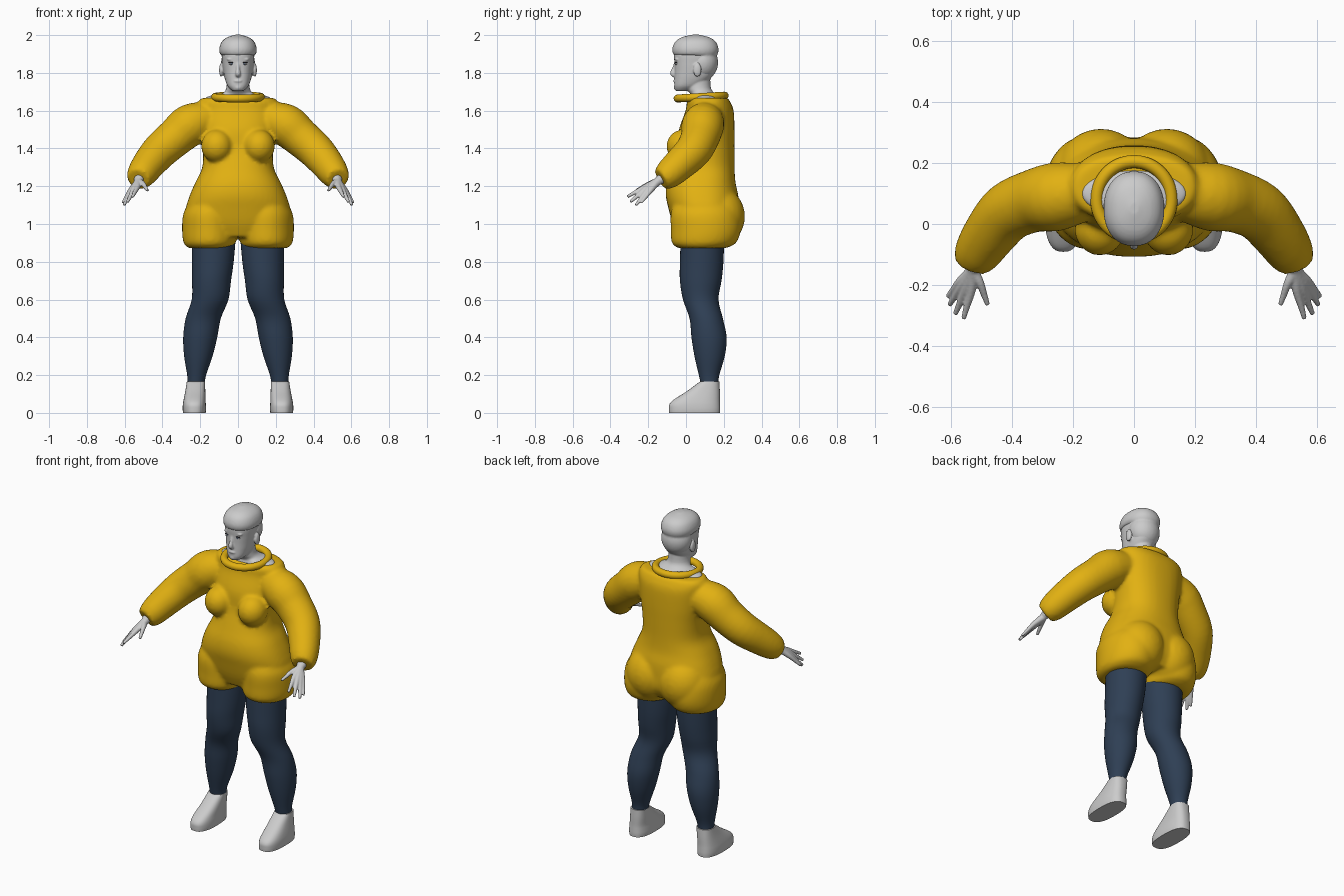
import bpy, bmesh, math
from mathutils import Vector, Matrix

cube = bpy.data.objects.get("Cube")
if cube:
    bpy.data.objects.remove(cube)


def material(name, r, g, b):
    m = bpy.data.materials.new(name)
    m.use_nodes = True
    m.diffuse_color = (r, g, b, 1)
    node = m.node_tree.nodes["Principled BSDF"]
    node.inputs["Base Color"].default_value = (r, g, b, 1)
    node.inputs["Roughness"].default_value = 0.7
    return m


PALE = material("pale grey", 0.6, 0.6, 0.6)
YELLOW = material("mustard yellow", 0.76, 0.44, 0.006)
NAVY = material("navy", 0.028, 0.05, 0.09)
DARK = material("dark lash", 0.03, 0.03, 0.04)
BLUE = material("grey blue", 0.2, 0.28, 0.42)


def smooth_rows(rows, steps=4):
    """Catmull-Rom interpolation through rows of numbers."""
    rows = [Vector(r) for r in rows]
    out = []
    for i in range(len(rows) - 1):
        b, c = rows[i], rows[i + 1]
        a = rows[max(i - 1, 0)]
        d = rows[min(i + 2, len(rows) - 1)]
        for k in range(steps):
            t = k / steps
            out.append(b + (c - a) * (t / 2)
                       + (a * 2 - b * 5 + c * 4 - d) * (t * t / 2)
                       + (b * 3 - a - c * 3 + d) * (t ** 3 / 2))
    return out + [rows[-1]]


def skin_rings(bm, rings):
    """Bridge successive rings and cap both ends."""
    rings = [[bm.verts.new(p) for p in ring] for ring in rings]
    n = len(rings[0])
    for lo, hi in zip(rings, rings[1:]):
        for i in range(n):
            j = (i + 1) % n
            bm.faces.new((lo[i], lo[j], hi[j], hi[i]))
    bm.faces.new(rings[0][::-1])
    bm.faces.new(rings[-1])


def loft(bm, rows, power=2.0, n=40):
    """Level superellipse sections: z, centre x, centre y, radius x, radius y."""
    def bend(v):
        return math.copysign(abs(v) ** (2 / power), v)
    angles = [2 * math.pi * i / n for i in range(n)]
    skin_rings(bm, [[(cx + rx * bend(math.cos(a)), cy + ry * bend(math.sin(a)), z)
                     for a in angles] for z, cx, cy, rx, ry in smooth_rows(rows)])


def tube(bm, rows, n=20):
    """Round tube through rows of x, y, z, radius."""
    pts = smooth_rows(rows)
    rings = []
    for i, p in enumerate(pts):
        along = pts[min(i + 1, len(pts) - 1)].xyz - pts[max(i - 1, 0)].xyz
        u = along.cross(Vector((0.1, 1, 0.3))).normalized()
        v = along.cross(u).normalized()
        rings.append([p.xyz + p.w * (u * math.cos(a) + v * math.sin(a))
                      for a in (2 * math.pi * k / n for k in range(n))])
    skin_rings(bm, rings)


def ball(bm, centre, radii):
    bmesh.ops.create_uvsphere(bm, u_segments=28, v_segments=18, radius=1,
                              matrix=Matrix.Translation(centre) @ Matrix.Diagonal((*radii, 1)))


def mirror(bm):
    """Copy everything built so far to the other side."""
    dup = bmesh.ops.duplicate(bm, geom=bm.verts[:] + bm.edges[:] + bm.faces[:])["geom"]
    verts = [g for g in dup if isinstance(g, bmesh.types.BMVert)]
    bmesh.ops.scale(bm, vec=(-1, 1, 1), verts=verts)


def finish(bm, name, mat, voxel=0, relax=0):
    bmesh.ops.recalc_face_normals(bm, faces=bm.faces[:])
    me = bpy.data.meshes.new(name)
    bm.to_mesh(me)
    bm.free()
    me.materials.append(mat)
    for p in me.polygons:
        p.use_smooth = True
    me.set_sharp_from_angle(angle=math.radians(50))
    ob = bpy.data.objects.new(name, me)
    bpy.context.collection.objects.link(ob)
    if voxel:
        mod = ob.modifiers.new("blend", "REMESH")
        mod.mode = "VOXEL"
        mod.voxel_size = voxel
        mod.use_smooth_shade = True
        soft = ob.modifiers.new("soften", "SMOOTH")
        soft.factor = 0.5
        soft.iterations = relax
    return ob


# Sweater: sleeves, bust, seat and puffed hems blended into the trunk
bm = bmesh.new()
tube(bm, [(.14, .11, 1.56, .09), (.25, .09, 1.525, .112), (.33, .075, 1.46, .103),
          (.41, .04, 1.39, .097), (.47, -.03, 1.32, .088), (.512, -.095, 1.262, .077),
          (.528, -.133, 1.238, .06)], 28)
ball(bm, (.112, -.015, 1.412), (.083, .088, .088))
ball(bm, (.108, .165, 1.04), (.148, .147, .16))
loft(bm, [(.872, .15, .085, .112, .125), (.9, .15, .095, .138, .17),
          (.97, .15, .105, .146, .185), (1.06, .15, .1, .138, .18), (1.14, .13, .1, .11, .15)])
mirror(bm)
loft(bm, [(.93, 0, .1, .2, .14), (1, 0, .105, .27, .175), (1.08, 0, .095, .276, .187),
          (1.15, 0, .085, .256, .192), (1.22, 0, .08, .226, .182), (1.3, 0, .09, .189, .167),
          (1.4, 0, .105, .186, .152), (1.5, 0, .11, .2, .147), (1.6, 0, .125, .205, .127),
          (1.645, 0, .12, .21, .115), (1.668, 0, .12, .19, .1)], 2.3, 56)
finish(bm, "sweater", YELLOW, .011, 5)

# Rolled collar
bpy.ops.mesh.primitive_torus_add(major_segments=56, minor_segments=16, major_radius=.122,
                                 minor_radius=.021, location=(0, .08, 1.672),
                                 rotation=(.06, 0, 0))
collar = bpy.context.object
collar.name = "collar"
collar.scale.y = 1.02
collar.data.materials.append(YELLOW)
for p in collar.data.polygons:
    p.use_smooth = True

# Leggings
bm = bmesh.new()
loft(bm, [(.15, .222, .125, .045, .046), (.2, .219, .122, .05, .054), (.3, .21, .125, .075, .08),
          (.4, .2, .122, .09, .093), (.5, .184, .107, .093, .088), (.6, .148, .078, .097, .094),
          (.7, .14, .078, .103, .11), (.8, .133, .083, .11, .115), (.96, .127, .088, .118, .115)])
mirror(bm)
finish(bm, "leggings", NAVY)

# Shoes
bm = bmesh.new()
loft(bm, [(0, .231, .045, .06, .135), (.02, .231, .045, .062, .136), (.045, .231, .046, .061, .134),
          (.07, .23, .057, .058, .122), (.115, .226, .092, .053, .087),
          (.165, .223, .125, .048, .052)], 2.6)
mirror(bm)
finish(bm, "shoes", PALE)

# Hands: each digit runs from the wrist through its knuckle to the tip
bm = bmesh.new()
wrist = (.52, -.115, 1.25, .028)
digits = [((.532, -.215, 1.197, .015), (.558, -.31, 1.145, .008)),
          ((.549, -.21, 1.188, .016), (.585, -.295, 1.117, .008)),
          ((.561, -.2, 1.182, .015), (.604, -.265, 1.1, .008)),
          ((.569, -.187, 1.178, .014), (.611, -.238, 1.112, .007)),
          ((.503, -.195, 1.213, .014), (.479, -.264, 1.178, .008))]
for knuckle, tip in digits:
    middle = [(a * .45 + b * .55) for a, b in zip(knuckle, tip)]
    tube(bm, [wrist, (.527, -.15, 1.225, .022), knuckle, middle, tip], 12)
mirror(bm)
finish(bm, "hands", PALE, .0045, 2)

# Head with neck, shoulders, nose, ears, brows and lips
bm = bmesh.new()
ball(bm, (.089, .06, 1.815), (.011, .022, .036))
ball(bm, (.034, -.046, 1.872), (.026, .013, .008))
mirror(bm)
loft(bm, [(1.705, 0, -.015, .03, .04), (1.73, 0, .008, .055, .07), (1.77, 0, .034, .07, .095),
          (1.81, 0, .048, .078, .108), (1.85, 0, .05, .083, .111), (1.9, 0, .05, .086, .113),
          (1.95, 0, .05, .075, .1), (1.985, 0, .05, .03, .04)], 2.4)
loft(bm, [(1.6, 0, .1, .15, .07), (1.66, 0, .1, .172, .076), (1.678, 0, .098, .15, .07),
          (1.69, 0, .088, .085, .066), (1.72, 0, .066, .062, .066), (1.79, 0, .06, .058, .068)])
tube(bm, [(0, -.052, 1.862, .008), (0, -.064, 1.825, .009), (0, -.071, 1.797, .014),
          (0, -.056, 1.785, .012)], 12)
ball(bm, (0, -.057, 1.757), (.024, .011, .008))
ball(bm, (0, -.045, 1.722), (.022, .02, .016))
finish(bm, "head", PALE, .005, 2)

# Cropped hair with a raised front rim
bm = bmesh.new()
loft(bm, [(1.893, 0, .05, .085, .11), (1.902, 0, .05, .096, .119), (1.93, 0, .05, .099, .122),
          (1.965, 0, .05, .086, .107), (1.988, 0, .05, .058, .074), (2.002, 0, .05, .015, .02)], 2.2)
ball(bm, (0, .087, 1.855), (.09, .083, .095))
finish(bm, "hair", PALE, .007, 2)

# Eyes: pale eyeball, coloured iris, dark lash line
for name, mat, centre, radii in (("eyeballs", PALE, (.034, -.05, 1.848), (.014, .008, .006)),
                                 ("irises", BLUE, (.034, -.056, 1.848), (.005, .004, .005)),
                                 ("lashes", DARK, (.034, -.052, 1.855), (.017, .008, .003))):
    bm = bmesh.new()
    ball(bm, centre, radii)
    mirror(bm)
    finish(bm, name, mat)
